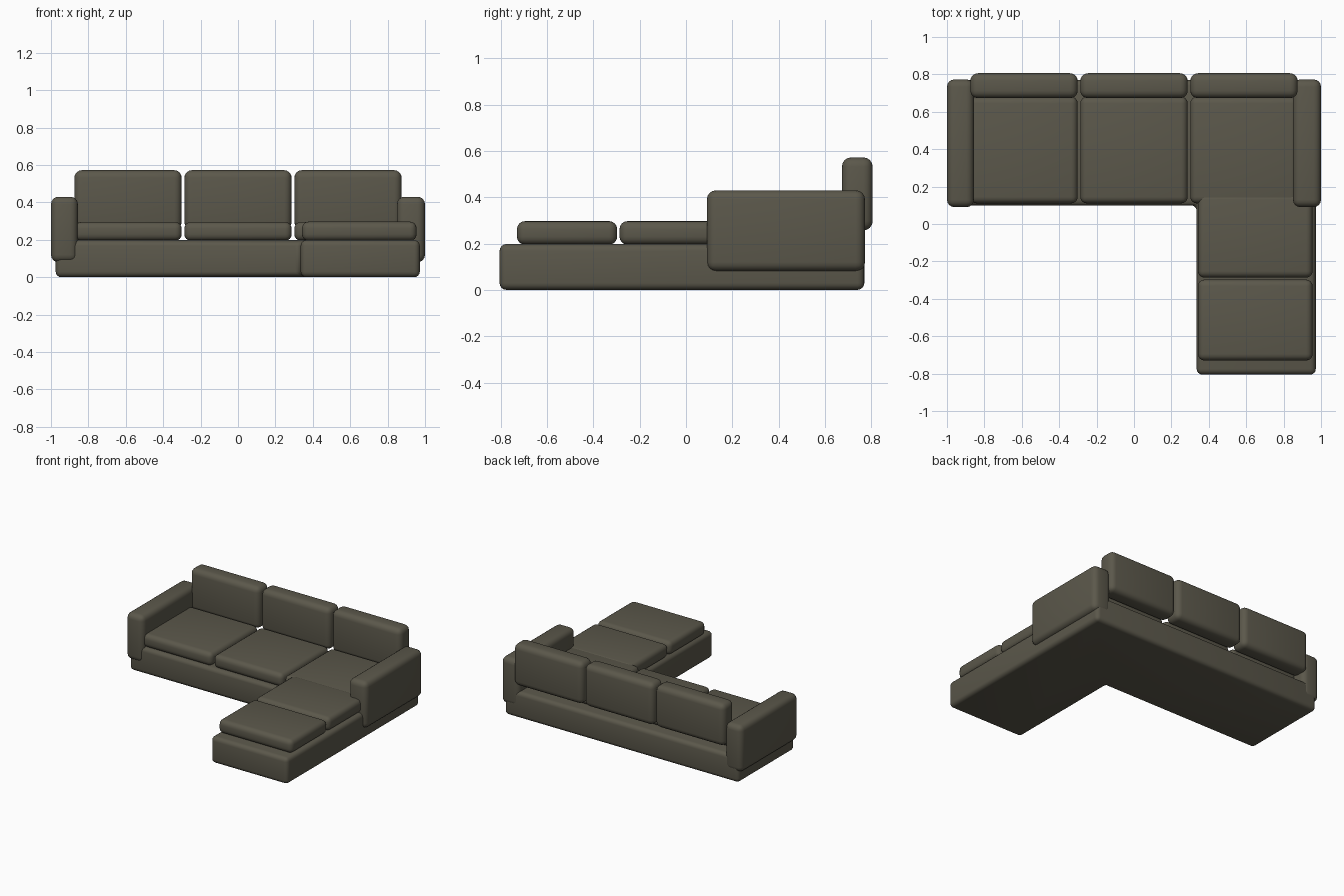
import bpy, bmesh, math

cube = bpy.data.objects.get("Cube")
if cube:
    bpy.data.objects.remove(cube, do_unlink=True)

fabric = bpy.data.materials.new("olive_grey_fabric")
fabric.use_nodes = True
colour = (0.105, 0.097, 0.070, 1)
fabric.diffuse_color = colour
bsdf = next(n for n in fabric.node_tree.nodes if n.type == 'BSDF_PRINCIPLED')
bsdf.inputs["Base Color"].default_value = colour
bsdf.inputs["Roughness"].default_value = 0.9


def padded(name, outline, z0, z1, radius):
    """Extrude a plan outline from z0 to z1 and round all its edges."""
    bm = bmesh.new()
    face = bm.faces.new([bm.verts.new((x, y, z0)) for x, y in outline])
    top = bmesh.ops.extrude_face_region(bm, geom=[face])["geom"]
    for v in top:
        if isinstance(v, bmesh.types.BMVert):
            v.co.z = z1
    bmesh.ops.recalc_face_normals(bm, faces=bm.faces)
    mesh = bpy.data.meshes.new(name)
    bm.to_mesh(mesh)
    bm.free()
    mesh.materials.append(fabric)
    obj = bpy.data.objects.new(name, mesh)
    bpy.context.collection.objects.link(obj)
    bevel = obj.modifiers.new("rounding", 'BEVEL')
    bevel.width = radius
    bevel.segments = 4
    bpy.ops.object.select_all(action='DESELECT')
    obj.select_set(True)
    bpy.context.view_layer.objects.active = obj
    bpy.ops.object.modifier_apply(modifier=bevel.name)
    bpy.ops.object.shade_smooth_by_angle(angle=math.radians(35))
    return obj


def box(name, x0, x1, y0, y1, z0, z1, radius):
    return padded(name, [(x0, y0), (x1, y0), (x1, y1), (x0, y1)], z0, z1, radius)


# L-shaped base with the chaise on the left
padded("base", [(-0.975, 0.1), (0.335, 0.1), (0.335, -0.805), (0.972, -0.805),
                (0.972, 0.77), (-0.975, 0.77)], 0, 0.198, 0.03)

# Arms
box("right_arm", -1.0, -0.856, 0.09, 0.773, 0.08, 0.43, 0.04)
box("left_arm", 0.85, 1.0, 0.09, 0.773, 0.08, 0.43, 0.04)

# Seat and back cushions
for side, x in (("right", -0.588), ("middle", 0), ("left", 0.588)):
    box(side + "_seat_cushion", x - 0.287, x + 0.287, 0.11, 0.68, 0.195, 0.295, 0.035)
    box(side + "_back_cushion", x - 0.287, x + 0.287, 0.673, 0.806, 0.257, 0.572, 0.04)

# Chaise cushions
box("chaise_front_cushion", 0.342, 0.955, -0.73, -0.297, 0.195, 0.297, 0.035)
box("chaise_rear_cushion", 0.342, 0.955, -0.287, 0.165, 0.195, 0.297, 0.035)
